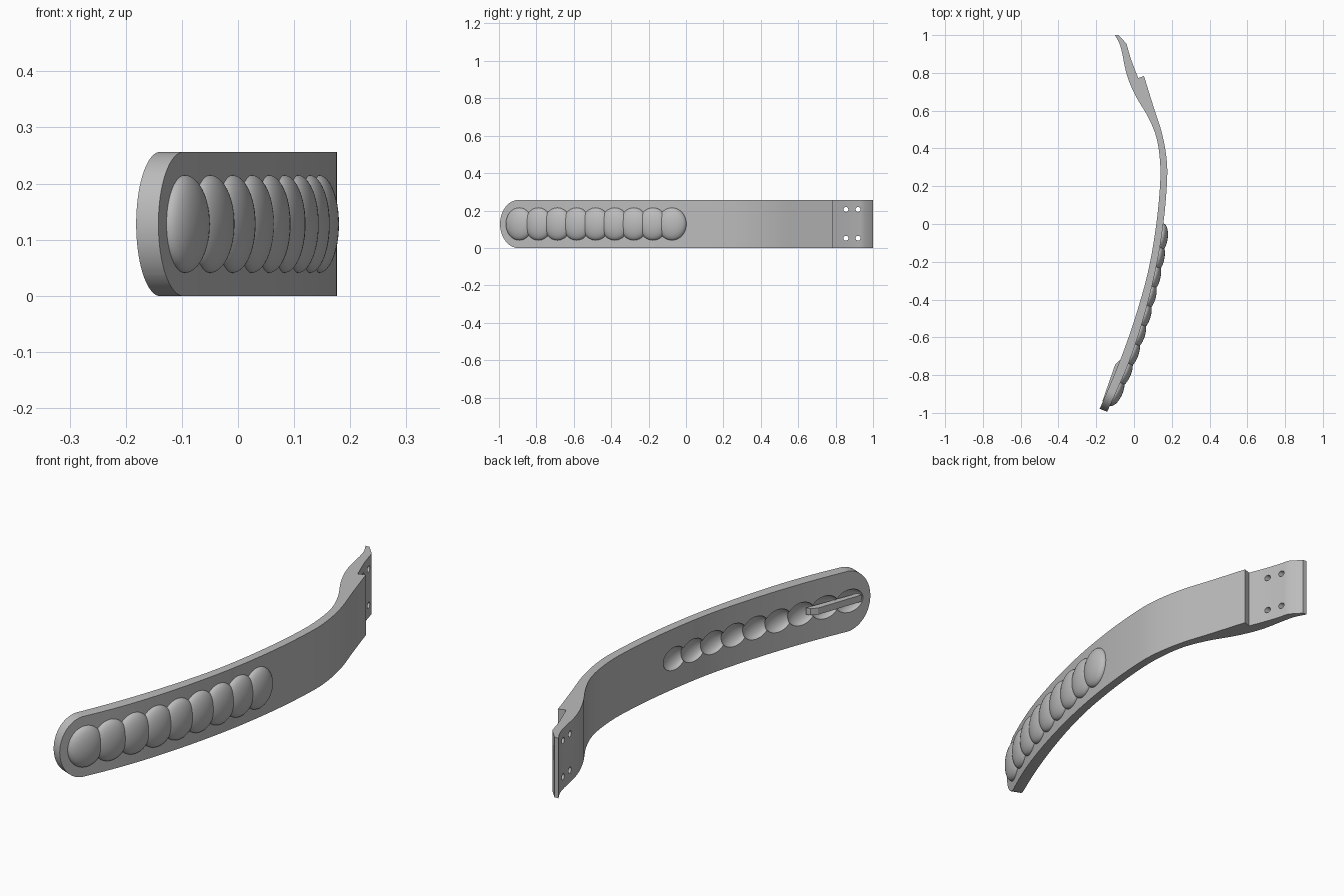
import bpy, bmesh, math
from mathutils import Vector, Matrix

cube = bpy.data.objects.get("Cube")
if cube:
    bpy.data.objects.remove(cube, do_unlink=True)

HEIGHT = 0.256
MID = HEIGHT / 2

grey = bpy.data.materials.new("plain grey")
grey.use_nodes = True
grey.diffuse_color = (0.5, 0.5, 0.5, 1)
grey.node_tree.nodes["Principled BSDF"].inputs["Base Color"].default_value = grey.diffuse_color


def make_object(name, bm):
    bmesh.ops.recalc_face_normals(bm, faces=bm.faces)
    mesh = bpy.data.meshes.new(name)
    bm.to_mesh(mesh)
    bm.free()
    mesh.materials.append(grey)
    obj = bpy.data.objects.new(name, mesh)
    bpy.context.collection.objects.link(obj)
    return obj


def prism(name, start, end):
    """Solid between two matching outlines."""
    bm = bmesh.new()
    a = [bm.verts.new(p) for p in start]
    b = [bm.verts.new(p) for p in end]
    bm.faces.new(a)
    bm.faces.new(b)
    for i in range(len(a)):
        j = (i + 1) % len(a)
        bm.faces.new((a[i], a[j], b[j], b[i]))
    return make_object(name, bm)


def spline(points, steps=8):
    """Smooth curve through the points."""
    p = [Vector(q) for q in points]
    p = [2 * p[0] - p[1]] + p + [2 * p[-1] - p[-2]]
    out = []
    for i in range(1, len(p) - 2):
        for s in range(steps):
            t = s / steps
            out.append(0.5 * (2 * p[i] + (p[i + 1] - p[i - 1]) * t
                       + (2 * p[i - 1] - 5 * p[i] + 4 * p[i + 1] - p[i + 2]) * t * t
                       + (3 * p[i] - p[i - 1] - 3 * p[i + 1] + p[i + 2]) * t ** 3))
    return out + [p[-2]]


def frame_at(curve, y):
    """Matrix on the curve at y: local x points outward, local y along the strap."""
    for a, b in zip(curve, curve[1:]):
        if b.y <= y <= a.y:
            pos = a.lerp(b, (y - a.y) / (b.y - a.y))
            angle = math.atan2(a.y - b.y, a.x - b.x) - math.pi / 2
            return Matrix.Translation((pos.x, pos.y, MID)) @ Matrix.Rotation(angle, 4, 'Z')


def ellipsoid(name, matrix, radii, inner_limit=None):
    bm = bmesh.new()
    bmesh.ops.create_uvsphere(bm, u_segments=40, v_segments=24, radius=1)
    for v in bm.verts:
        v.co = Vector(c * r for c, r in zip(v.co, radii))
        if inner_limit is not None:
            v.co.x = max(v.co.x, inner_limit)
    bm.transform(matrix)
    return make_object(name, bm)


def carve(target, cutter, operation='DIFFERENCE'):
    cutter.hide_render = True
    mod = target.modifiers.new("carve", 'BOOLEAN')
    mod.operation, mod.solver, mod.object = operation, 'EXACT', cutter
    bpy.context.view_layer.objects.active = target
    bpy.ops.object.modifier_apply(modifier=mod.name)
    bpy.data.objects.remove(cutter, do_unlink=True)


def smooth(obj):
    bpy.ops.object.select_all(action='DESELECT')
    obj.select_set(True)
    bpy.context.view_layer.objects.active = obj
    bpy.ops.object.shade_smooth_by_angle(angle=math.radians(30))


# Curved strap: outer and inner edges, with a stepped mounting tab at the back
outer = spline([(0.053, 0.783), (0.102, 0.625), (0.148, 0.48), (0.173, 0.34), (0.174, 0.21),
                (0.155, 0), (0.115, -0.24), (0.05, -0.5), (-0.03, -0.74), (-0.14, -0.99),
                (-0.19, -1.1)])
inner = spline([(-0.1, 1), (-0.07, 0.935), (-0.038, 0.79), (0.008, 0.68), (0.075, 0.565),
                (0.118, 0.46), (0.137, 0.34), (0.138, 0.21), (0.118, 0), (0.077, -0.24),
                (0.011, -0.48), (-0.073, -0.72), (-0.18, -0.975), (-0.235, -1.1)])
tab = spline([(-0.04, 0.955), (-0.015, 0.87), (0.022, 0.773)], 4)
outline = [Vector((-0.082, 1))] + tab + outer + inner[::-1]
strap = prism("strap", [(p.x, p.y, 0) for p in outline], [(p.x, p.y, HEIGHT) for p in outline])

# Rounded front end
arc = [math.pi * (0.5 + i / 40) for i in range(41)]
stadium = [(-0.87 + 0.117 * math.cos(a), MID + (MID + 0.0005) * math.sin(a)) for a in arc]
stadium = [(1.6, HEIGHT + 0.0005)] + stadium + [(1.6, -0.0005)]
rounding = prism("end_rounding", *[[(x, y - 0.4 * (x + 0.16), z) for y, z in stadium]
                                   for x in (-0.5, 0.5)])
carve(strap, rounding, 'INTERSECT')

# Screw holes in the tab
for y in (0.855, 0.92):
    for z in (0.052, 0.206):
        ring = [(y + 0.013 * math.cos(t * math.pi / 10), z + 0.013 * math.sin(t * math.pi / 10))
                for t in range(20)]
        carve(strap, prism("hole_cutter", *[[(x, *p) for p in ring] for x in (-0.3, 0.3)]))

# Row of padded bumps outside, with matching shallow dents inside
for i in range(9):
    y = -0.075 - 0.102 * i
    smooth(ellipsoid(f"bump_{i + 1}", frame_at(outer, y), (0.034, 0.078, 0.087), -0.004))
    carve(strap, ellipsoid("dent_cutter", frame_at(inner, y), (0.028, 0.062, 0.048)))
smooth(strap)

# Small rib inside the front end
rib = [(-0.06, -0.72), (-0.079, -0.723), (-0.1, -0.745), (-0.168, -0.94), (-0.145, -0.94)]
prism("inner_rib", [(x, y, MID - 0.014) for x, y in rib], [(x, y, MID + 0.014) for x, y in rib])
